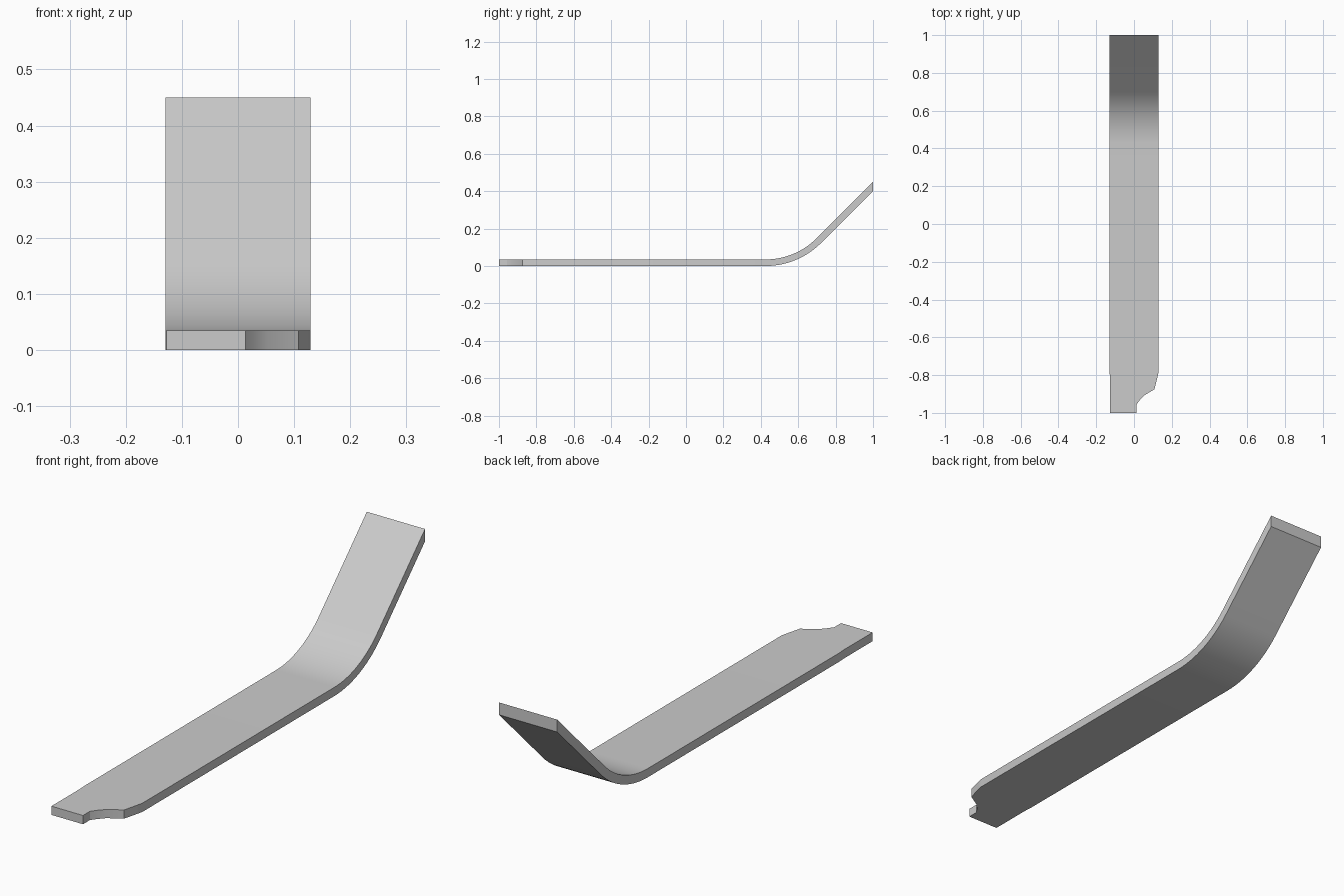
import bpy, bmesh
from math import sin, cos, pi, radians

if "Cube" in bpy.data.objects:
    bpy.data.objects.remove(bpy.data.objects["Cube"])

W = 0.129        # half width
T = 0.035        # thickness
R = 0.386        # inner bend radius
BEND_Y = 0.425   # where the bend starts
ANGLE = pi / 4
STEPS = 14

# Stations along the strip: (left x, right x, top (y, z), bottom (y, z))
# Notched flat end: y, left x, right x
tip = [(-1.0, -0.127, 0.013), (-0.957, -0.127, 0.013), (-0.938, -0.127, 0.026),
       (-0.909, -0.127, 0.052), (-0.875, -0.127, 0.108), (-0.815, -0.127, 0.123),
       (-0.79, -W, W)]
stations = [(xl, xr, (y, T), (y, 0)) for y, xl, xr in tip]

# Upward bend
for i in range(STEPS + 1):
    a = ANGLE * i / STEPS
    top, bottom = [(BEND_Y + r * sin(a), T + R - r * cos(a)) for r in (R, R + T)]
    stations.append((-W, W, top, bottom))

# Straight ramp, cut off vertically at its end
(ty, tz), (by, bz) = stations[-1][2:]
stations.append((-W, W, (1, tz + 1 - ty), (1, bz + 1 - by)))

# Skin the stations and cap both ends
bm = bmesh.new()
rings = []
for xl, xr, t, b in stations:
    rings.append([bm.verts.new(p) for p in
                  ((xl, *b), (xr, *b), (xr, *t), (xl, *t))])
for r0, r1 in zip(rings, rings[1:]):
    for k in range(4):
        n = (k + 1) % 4
        bm.faces.new((r0[k], r0[n], r1[n], r1[k]))
bm.faces.new(rings[0])
bm.faces.new(rings[-1])
bmesh.ops.recalc_face_normals(bm, faces=bm.faces)

mesh = bpy.data.meshes.new("bent_strip")
bm.to_mesh(mesh)
bm.free()
strip = bpy.data.objects.new("bent_strip", mesh)
bpy.context.collection.objects.link(strip)
bpy.context.view_layer.objects.active = strip
strip.select_set(True)
bpy.ops.object.shade_smooth_by_angle(angle=radians(20))
